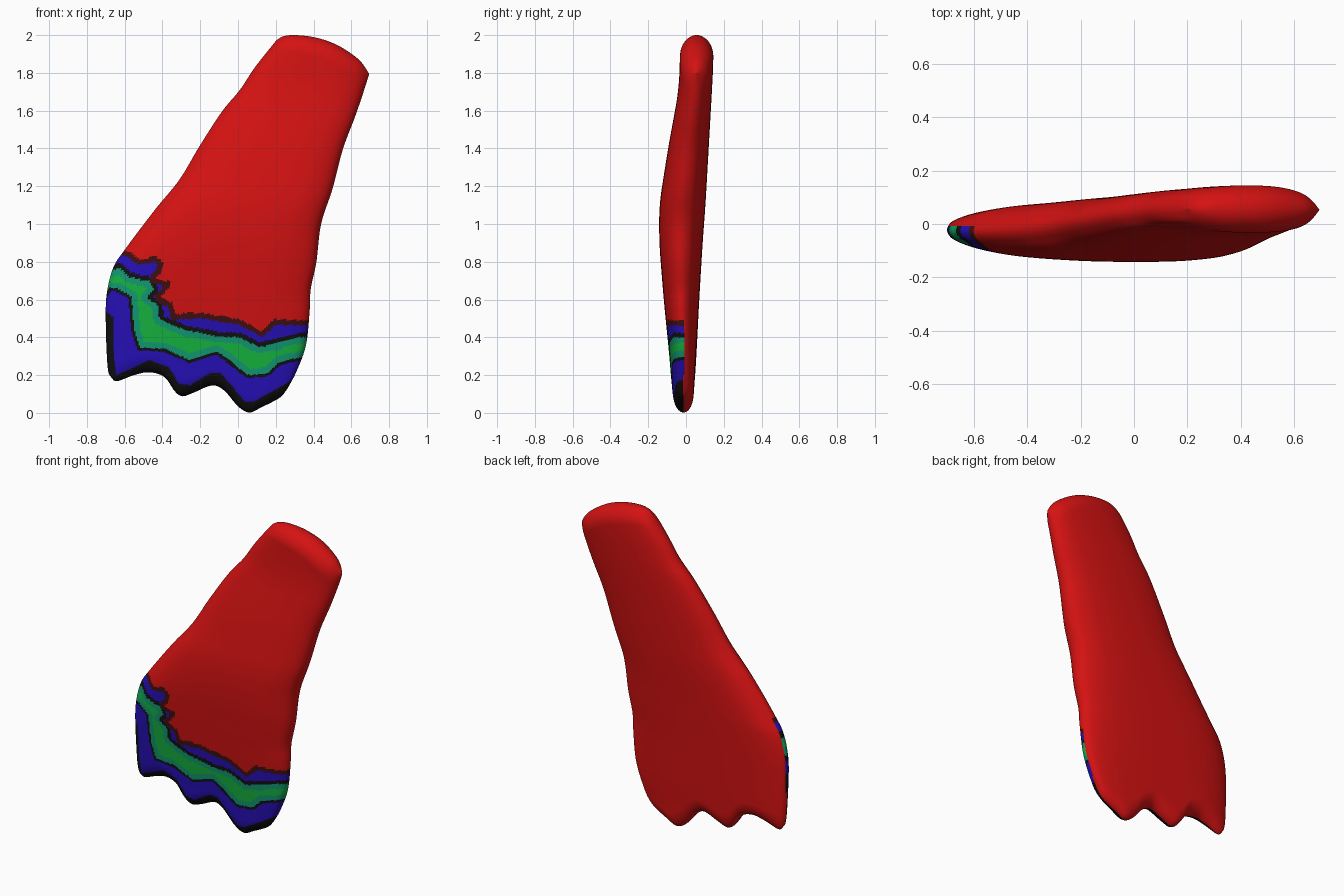
import bpy, math
from mathutils import Vector

if "Cube" in bpy.data.objects:
    bpy.data.objects.remove(bpy.data.objects["Cube"])

NU, NV = 160, 210

# outline of the wing, one curve per side (x, z)
LEFT = [(-.67, .185), (-.69, .24), (-.70, .47), (-.695, .63), (-.66, .77), (-.595, .87), (-.44, 1.075),
        (-.31, 1.235), (-.205, 1.41), (-.085, 1.595), (.01, 1.71), (.09, 1.83), (.205, 1.975)]
RIGHT = [(.26, .125), (.31, .22), (.36, .36), (.38, .55), (.385, .655), (.415, .80), (.44, 1.0),
         (.50, 1.185), (.555, 1.395), (.615, 1.555), (.655, 1.67), (.695, 1.795)]
BOTTOM = [(-.67, .185), (-.64, .168), (-.55, .20), (-.47, .215), (-.39, .19), (-.335, .115), (-.295, .088),
          (-.24, .105), (-.14, .145), (-.075, .12), (0, .035), (.06, .002), (.125, .03), (.22, .08), (.26, .125)]
TOP = [(.205, 1.975), (.245, 1.995), (.31, 2.0), (.42, 1.985), (.53, 1.945), (.64, 1.87), (.695, 1.795)]
# depth profile (z, front y, back y)
DEPTH = [(0, -.065, .04), (.1, -.072, .042), (.3, -.088, .055), (.6, -.118, .07), (.9, -.142, .088),
         (1.1, -.142, .103), (1.4, -.095, .12), (1.7, -.04, .137), (1.85, -.032, .145), (2, -.032, .145)]

# borders of the painted bands (x, z), outermost first
PAINT = [(-.60, .865), (-.56, .845), (-.52, .81), (-.44, .83), (-.395, .795), (-.405, .745), (-.44, .71),
         (-.36, .695), (-.365, .665), (-.41, .61), (-.35, .585), (-.33, .52), (-.27, .53), (-.18, .527),
         (.01, .495), (.125, .435), (.19, .495), (.375, .49)]
GREEN_TOP = [(-.67, .75), (-.63, .77), (-.575, .72), (-.47, .695), (-.445, .655), (-.48, .61), (-.425, .57),
             (-.415, .495), (-.285, .44), (-.1, .405), (.01, .40), (.105, .35), (.18, .36), (.325, .40), (.37, .40)]
GREEN_LOW = [(-.70, .63), (-.68, .665), (-.63, .655), (-.565, .615), (-.55, .44), (-.52, .345), (-.39, .34),
             (-.255, .28), (-.11, .325), (-.035, .27), (.05, .20), (.155, .21), (.22, .27), (.36, .30)]
TRIM = [(-.70, .54), (-.66, .505), (-.655, .285), (-.645, .2), (-.55, .24), (-.47, .28), (-.37, .245),
        (-.31, .155), (-.255, .145), (-.15, .21), (-.09, .21), (.035, .06), (.085, .06), (.22, .135), (.30, .18)]


def spline(pts, samples=12):
    """Dense smooth curve through the points, returned as an arc-length function."""
    p = [Vector(q) for q in pts]
    p = [2 * p[0] - p[1]] + p + [2 * p[-1] - p[-2]]
    dense = []
    for i in range(1, len(p) - 2):
        a, b, c, d = p[i - 1:i + 3]
        for k in range(samples):
            t = k / samples
            dense.append(.5 * (2 * b + (c - a) * t + (2 * a - 5 * b + 4 * c - d) * t * t
                               + (3 * b - a - 3 * c + d) * t ** 3))
    dense.append(p[-2])
    run = [0]
    for a, b in zip(dense, dense[1:]):
        run.append(run[-1] + (b - a).length)

    def at(t):
        s = min(max(t, 0), 1) * run[-1]
        i = 0
        while i < len(run) - 2 and run[i + 1] < s:
            i += 1
        return dense[i].lerp(dense[i + 1], (s - run[i]) / max(run[i + 1] - run[i], 1e-9))
    return at


def depth(z):
    z = min(max(z, 0), 2)
    for a, b in zip(DEPTH, DEPTH[1:]):
        if z <= b[0]:
            t = (z - a[0]) / (b[0] - a[0])
            return a[1] + (b[1] - a[1]) * t, a[2] + (b[2] - a[2]) * t


def smooth_depth(z):
    """Depth averaged over a short span, to soften the profile."""
    s = [depth(z + .02 * k) for k in range(-4, 5)]
    return sum(q[0] for q in s) / 9, sum(q[1] for q in s) / 9


def inside(x, z, line):
    """True on the outer (lower left) side of a band border."""
    poly = line + [(1, line[-1][1]), (1, -1), (-1, -1), (-1, line[0][1])]
    hit = False
    for (ax, az), (bx, bz) in zip(poly, poly[1:] + poly[:1]):
        if (az > z) != (bz > z) and x < ax + (z - az) * (bx - ax) / (bz - az):
            hit = not hit
    return hit


def dist(x, z, line):
    best = 9
    for (ax, az), (bx, bz) in zip(line, line[1:]):
        dx, dz = bx - ax, bz - az
        t = min(max(((x - ax) * dx + (z - az) * dz) / (dx * dx + dz * dz), 0), 1)
        best = min(best, math.hypot(x - ax - t * dx, z - az - t * dz))
    return best


COLOURS = [("red", (.66, .006, .006)), ("dark_red", (.05, .005, .005)), ("blue", (.02, .005, .48)),
           ("black", (.006, .005, .005)), ("teal", (.006, .32, .17)), ("green", (.008, .46, .05))]
RED, DARK, BLUE, BLACK, TEAL, GREEN = range(6)


def paint(x, z):
    if z > .9 or not inside(x, z, PAINT):
        return RED
    if not inside(x, z, GREEN_TOP):
        if dist(x, z, PAINT) < .028:
            return DARK
        return BLACK if dist(x, z, GREEN_TOP) < .024 else BLUE
    if not inside(x, z, GREEN_LOW):
        return TEAL if min(dist(x, z, GREEN_TOP), dist(x, z, GREEN_LOW)) < .032 else GREEN
    if not inside(x, z, TRIM):
        return BLACK if dist(x, z, GREEN_LOW) < .016 else BLUE
    return BLACK


# wing surface: a patch between the four sides, thickened to front and back
us = [.5 - .5 * math.cos(math.pi * i / NU) for i in range(NU + 1)]
vs = [.5 - .5 * math.cos(math.pi * j / NV) for j in range(NV + 1)]
bottom, top = ([spline(c)(u) for u in us] for c in (BOTTOM, TOP))
left, right = ([spline(c)(v) for v in vs] for c in (LEFT, RIGHT))
verts, front, back = [], {}, {}
for j, v in enumerate(vs):
    for i, u in enumerate(us):
        p = (bottom[i].lerp(top[i], v) + left[j].lerp(right[j], u)
             - bottom[0].lerp(bottom[-1], u).lerp(top[0].lerp(top[-1], u), v))
        yf, yb = smooth_depth(p.y)
        mid, half = (yf + yb) / 2, (yb - yf) / 2
        power = 4 - 1.6 * min(max(p.y, 0) / 1.2, 1)
        f = math.sqrt(max(0, 1 - abs(2 * u - 1) ** power))
        end = min(1, v * 1.8 / .09, (1 - v) * 1.8 / .09)
        f *= math.sqrt(max(0, 1 - (1 - end) ** 2))
        front[i, j] = back[i, j] = len(verts)
        verts.append((p.x, mid - half * f, p.y))
        if 0 < i < NU and 0 < j < NV:
            back[i, j] = len(verts)
            verts.append((p.x, mid + half * f, p.y))

faces, mats = [], []
for j in range(NV):
    for i in range(NU):
        ring = [(i, j), (i + 1, j), (i + 1, j + 1), (i, j + 1)]
        faces.append([front[k] for k in ring])
        x = sum(verts[n][0] for n in faces[-1]) / 4
        z = sum(verts[n][2] for n in faces[-1]) / 4
        colour = paint(x, z)
        mats.append(colour)
        faces.append([back[k] for k in reversed(ring)])
        # paint wraps slightly round the two long edges
        wraps = (i < 7 and z > .42) or (i > NU - 6 and z > .2)
        mats.append(colour if wraps else RED)

mesh = bpy.data.meshes.new("wing")
mesh.from_pydata(verts, [], faces)
for name, rgb in COLOURS:
    m = bpy.data.materials.new(name)
    m.diffuse_color = (*rgb, 1)
    m.use_nodes = True
    m.node_tree.nodes["Principled BSDF"].inputs["Base Color"].default_value = m.diffuse_color
    mesh.materials.append(m)
mesh.polygons.foreach_set("material_index", mats)
mesh.polygons.foreach_set("use_smooth", [True] * len(faces))
mesh.validate()
mesh.update()
wing = bpy.data.objects.new("wing", mesh)
bpy.context.collection.objects.link(wing)
